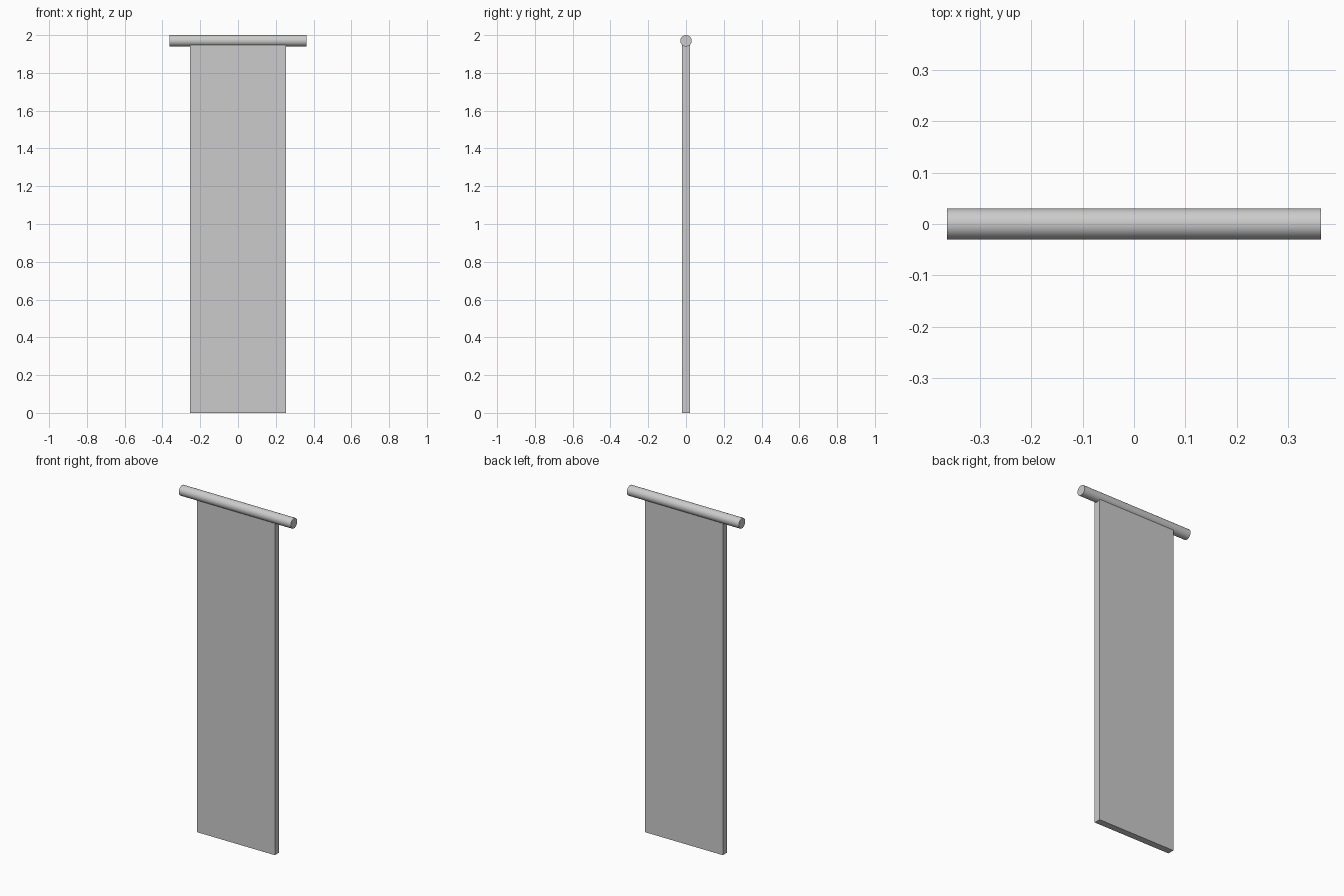
import bpy
import math

if "Cube" in bpy.data.objects:
    bpy.data.objects.remove(bpy.data.objects["Cube"])

ROD_R, ROD_LEN, TOP = 0.03, 0.727, 2.0
PANEL_W, PANEL_T, PANEL_H = 0.506, 0.04, 1.952

# hanging rod along x
bpy.ops.mesh.primitive_cylinder_add(vertices=32, radius=ROD_R, depth=ROD_LEN,
                                    location=(0, 0, TOP - ROD_R),
                                    rotation=(0, math.pi / 2, 0))
rod = bpy.context.object
rod.name = "hanging_rod"
bpy.ops.object.shade_smooth_by_angle(angle=math.radians(40))

# flat banner panel, its top edge tucked into the rod
bpy.ops.mesh.primitive_cube_add(size=1, location=(0, 0, PANEL_H / 2))
panel = bpy.context.object
panel.name = "banner_panel"
panel.scale = (PANEL_W, PANEL_T, PANEL_H)
bpy.ops.object.transform_apply(location=False, rotation=False, scale=True)
